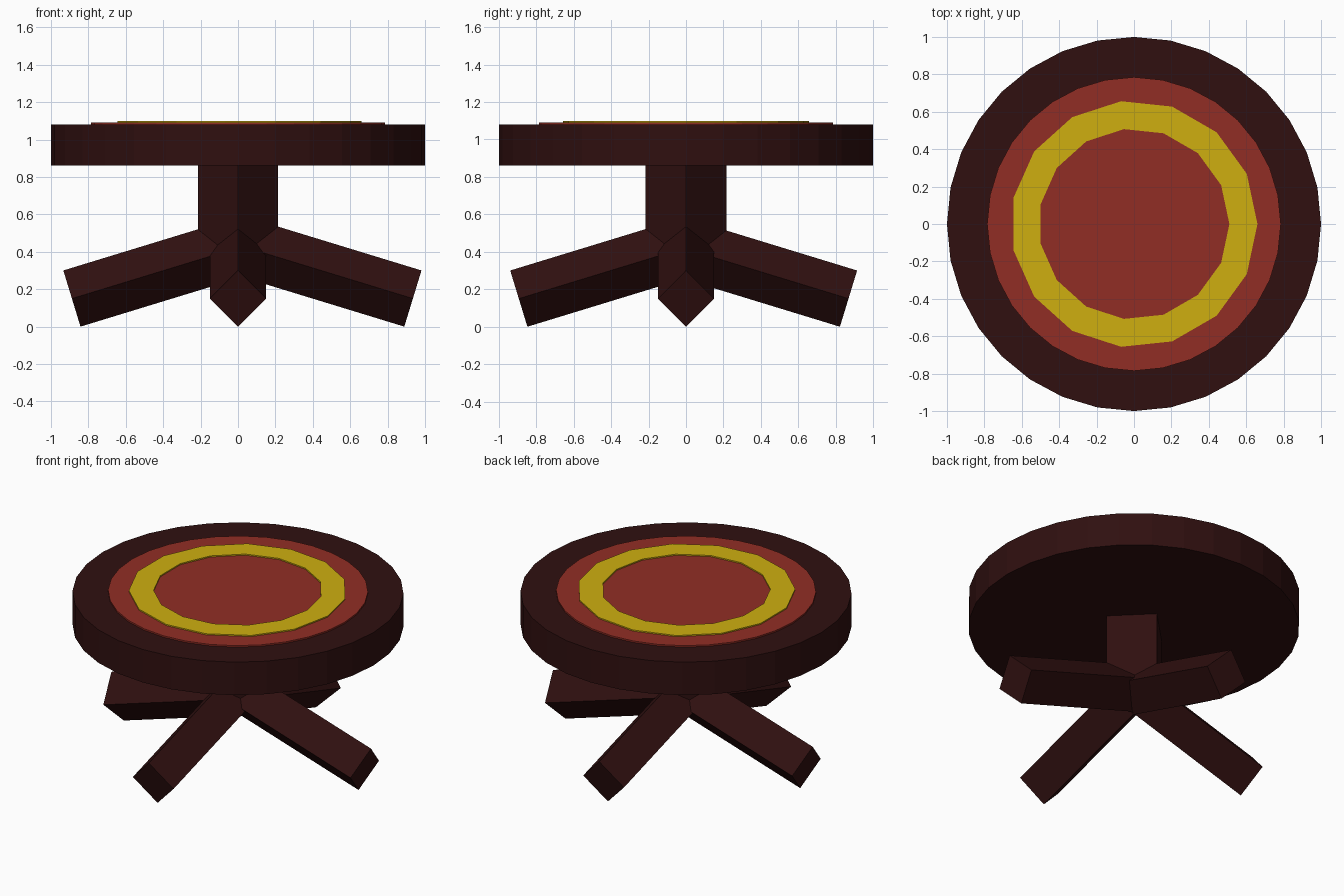
import bpy, bmesh, math
from mathutils import Vector

if "Cube" in bpy.data.objects:
    bpy.data.objects.remove(bpy.data.objects["Cube"])


def material(name, rgb):
    m = bpy.data.materials.new(name)
    m.diffuse_color = (*rgb, 1)
    m.use_nodes = True
    m.node_tree.nodes["Principled BSDF"].inputs["Base Color"].default_value = m.diffuse_color
    return m


brown = material("dark brown wood", (0.029, 0.005, 0.005))
red = material("red paint", (0.285, 0.027, 0.018))
yellow = material("yellow paint", (0.62, 0.43, 0.005))


def finish(bm, name, mat):
    bmesh.ops.recalc_face_normals(bm, faces=bm.faces)
    me = bpy.data.meshes.new(name)
    bm.to_mesh(me)
    bm.free()
    me.materials.append(mat)
    ob = bpy.data.objects.new(name, me)
    bpy.context.collection.objects.link(ob)
    return ob


def loft(name, loops, mat, cyclic=False):
    """Skin closed loops of points; cap the ends unless cyclic."""
    bm = bmesh.new()
    rings = [[bm.verts.new(p) for p in loop] for loop in loops]
    pairs = list(zip(rings, rings[1:]))
    if cyclic:
        pairs.append((rings[-1], rings[0]))
    else:
        bm.faces.new(rings[0])
        bm.faces.new(rings[-1])
    for a, b in pairs:
        for i in range(len(a)):
            j = (i + 1) % len(a)
            bm.faces.new((a[i], a[j], b[j], b[i]))
    return finish(bm, name, mat)


def circle(r, z, n):
    return [(r * math.cos(2 * math.pi * i / n), r * math.sin(2 * math.pi * i / n), z)
            for i in range(n)]


def disc(name, r, z0, z1, n, mat):
    return loft(name, [circle(r, z0, n), circle(r, z1, n)], mat)


# Round seat with a painted target on top
disc("seat", 1.0, 0.86, 1.08, 32, brown)
disc("red_cushion_disc", 0.785, 1.075, 1.09, 32, red)
loft("yellow_ring",
     [circle(0.66, 1.085, 15), circle(0.66, 1.098, 15),
      circle(0.51, 1.098, 15), circle(0.51, 1.085, 15)], yellow, cyclic=True)

# Square column, corners on the axes
disc("column", 0.215, 0.36, 0.87, 4, brown)


# Sloping legs with a diamond section, slightly different lengths
def leg(name, direction, reach):
    out = Vector(direction)
    up = Vector((0, 0, 1))
    tilt = math.radians(17)
    axis = out * math.cos(tilt) - up * math.sin(tilt)
    normal = out * math.sin(tilt) + up * math.cos(tilt)
    side = out.cross(up)
    foot = out * reach + up * 0.15
    top = foot - axis * (reach / math.cos(tilt))
    section = [normal * 0.157, side * 0.15, normal * -0.157, side * -0.15]
    loft(name, [[c + s for s in section] for c in (top, foot)], brown)


leg("right_leg", (1, 0, 0), 0.935)
leg("left_leg", (-1, 0, 0), 0.888)
leg("back_leg", (0, 1, 0), 0.868)
leg("front_leg", (0, -1, 0), 0.893)
